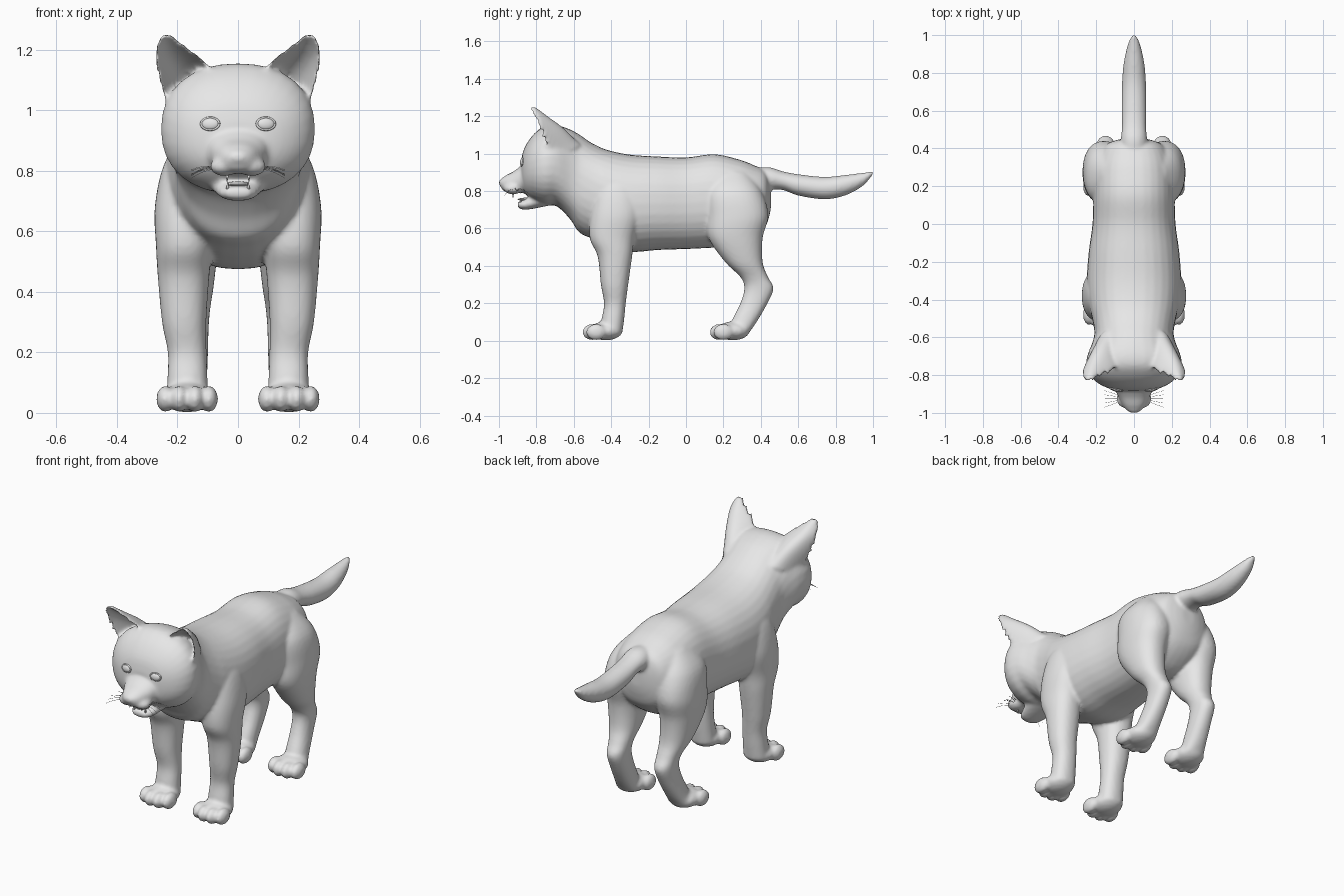
import bpy, bmesh, math
from mathutils import Vector, Matrix

cube = bpy.data.objects.get("Cube")
if cube:
    bpy.data.objects.remove(cube, do_unlink=True)

grey = bpy.data.materials.new("plain_grey")
grey.use_nodes = True
grey.diffuse_color = (0.8, 0.8, 0.8, 1)
grey.node_tree.nodes["Principled BSDF"].inputs["Base Color"].default_value = (0.8, 0.8, 0.8, 1)


def spline(keys, steps=5):
    """Catmull-Rom resampling of equal-length tuples."""
    out = []
    for i in range(len(keys) - 1):
        a, b = keys[max(i - 1, 0)], keys[i]
        c, d = keys[i + 1], keys[min(i + 2, len(keys) - 1)]
        for s in range(steps):
            t = s / steps
            out.append([0.5 * (2*q + (r - p)*t + (2*p - 5*q + 4*r - w)*t*t
                               + (3*q - p - 3*r + w)*t**3)
                        for p, q, r, w in zip(a, b, c, d)])
    return out + [list(keys[-1])]


def skin(bm, rings):
    """Closed tube through rings of points."""
    vs = [[bm.verts.new(p) for p in ring] for ring in rings]
    n = len(vs[0])
    for a, b in zip(vs, vs[1:]):
        for i in range(n):
            bm.faces.new((a[i], a[(i + 1) % n], b[(i + 1) % n], b[i]))
    bm.faces.new(vs[0][::-1])
    bm.faces.new(vs[-1])


def loft(bm, keys, upright, side=1, n=32, power=2.25):
    """Keys are x, y, z, half width, half height (or half depth)."""
    rings = []
    for x, y, z, rx, r2 in spline(keys):
        ring = []
        for i in range(n):
            a = 2 * math.pi * i / n
            c, s = math.cos(a), math.sin(a)
            u = max(rx, 0.004) * math.copysign(abs(c) ** (2 / power), c)
            v = max(r2, 0.004) * math.copysign(abs(s) ** (2 / power), s)
            ring.append((side * (x + u), y, z + v) if upright
                        else (side * (x + u), y + v, z))
        rings.append(ring)
    skin(bm, rings)


def ball(bm, centre, radii):
    m = Matrix.Translation(centre) @ Matrix.Diagonal((*radii, 1))
    bmesh.ops.create_uvsphere(bm, u_segments=24, v_segments=14, radius=1, matrix=m)


def finish(bm, name):
    bmesh.ops.recalc_face_normals(bm, faces=bm.faces)
    me = bpy.data.meshes.new(name)
    bm.to_mesh(me)
    bm.free()
    me.materials.append(grey)
    me.polygons.foreach_set("use_smooth", [True] * len(me.polygons))
    ob = bpy.data.objects.new(name, me)
    bpy.context.collection.objects.link(ob)
    return ob


body = bmesh.new()

# Trunk, neck and skull: y, z, half width, half height
trunk = [(.455, .77, .04, .05), (.445, .765, .09, .1), (.42, .755, .15, .155),
         (.36, .74, .19, .2), (.28, .735, .21, .235), (.15, .747, .215, .25),
         (0, .735, .22, .245), (-.15, .735, .24, .25), (-.3, .735, .25, .26),
         (-.42, .765, .24, .255), (-.5, .8, .222, .255), (-.57, .84, .21, .262),
         (-.62, .89, .218, .24), (-.69, .935, .245, .217), (-.75, .937, .254, .213),
         (-.8, .93, .235, .188), (-.84, .92, .195, .152), (-.868, .91, .14, .11),
         (-.882, .9, .08, .06)]
loft(body, [(0, *k) for k in trunk], True)

# Tail
tail = [(.34, .86, .07, .06), (.44, .868, .07, .06), (.52, .855, .064, .05),
        (.6, .833, .066, .057), (.74, .816, .064, .06), (.85, .831, .055, .055),
        (.94, .86, .036, .037), (.985, .887, .02, .017), (1.002, .897, .006, .006)]
loft(body, [(0, *k) for k in tail], True, power=2)

# Upper muzzle and lower jaw
muzzle = [(-.8, .87, .15, .095), (-.88, .862, .1, .072), (-.92, .848, .08, .058),
          (-.96, .84, .06, .046), (-.985, .838, .042, .03)]
jaw = [(-.72, .78, .11, .055), (-.82, .742, .078, .037), (-.87, .727, .06, .026),
       (-.9, .728, .04, .016)]
loft(body, [(0, *k) for k in muzzle], True)
loft(body, [(0, *k) for k in jaw], True)
ball(body, (0, -.977, .844), (.042, .024, .026))

front_leg = [(.12, -.37, .92, .06, .06), (.155, -.37, .82, .09, .11),
             (.175, -.375, .68, .1, .135), (.178, -.395, .55, .093, .12),
             (.18, -.38, .45, .085, .092), (.178, -.382, .3, .073, .073),
             (.168, -.38, .2, .064, .058), (.167, -.39, .12, .066, .06),
             (.167, -.4, .04, .07, .06)]
hind_leg = [(.11, .25, .9, .06, .08), (.14, .255, .8, .11, .15),
            (.16, .275, .67, .112, .165), (.165, .265, .55, .1, .145),
            (.16, .31, .42, .08, .1), (.152, .365, .34, .06, .074),
            (.15, .39, .28, .053, .078), (.152, .363, .2, .053, .073),
            (.16, .31, .1, .058, .068), (.165, .285, .04, .065, .05)]
ear_inner = [(.06, -.72, 1.1), (.11, -.755, 1.16), (.165, -.785, 1.205), (.225, -.812, 1.252)]
ear_outer = [(.23, -.71, 1.0), (.262, -.755, 1.11), (.274, -.79, 1.19), (.25, -.815, 1.252)]

for side in (1, -1):
    loft(body, front_leg, False, side)
    loft(body, hind_leg, False, side)
    # Cheek pad beside the mouth
    ball(body, (side * .045, -.925, .814), (.048, .05, .032))
    # Paws with four toes
    for shift in (0, .68):
        ball(body, (side * .168, -.43 + shift, .052), (.083, .09, .05))
        for off, fwd in ((-.072, .02), (-.026, 0), (.026, 0), (.072, .02)):
            ball(body, (side * (.168 + off), -.5 + fwd + shift, .046), (.03, .054, .044))
    # Cupped ear opening forward
    rings = []
    pairs = list(zip(spline(ear_inner), spline(ear_outer)))
    for i, (a, b) in enumerate(pairs):
        v = i / (len(pairs) - 1)
        bulge = .15 * (1 - v)
        us = [-1 + j / 6 for j in range(13)]
        arc = [Vector(a).lerp(Vector(b), (u + 1) / 2) + Vector((0, bulge * (1 - u * u), 0))
               for u in us]
        ring = arc + [p - Vector((0, .026, 0)) for p in reversed(arc)]
        rings.append([(side * p.x, p.y, p.z) for p in ring])
    skin(body, rings)

# Blend everything into one smooth skin
body_ob = finish(body, "body")
remesh = body_ob.modifiers.new("blend", 'REMESH')
remesh.mode = 'VOXEL'
remesh.voxel_size = .0095
remesh.use_smooth_shade = True
soften = body_ob.modifiers.new("soften", 'SMOOTH')
soften.factor = .5
soften.iterations = 6
bpy.context.view_layer.objects.active = body_ob
for name in ("blend", "soften"):
    bpy.ops.object.modifier_apply(modifier=name)

# Eyes and eyelids seated on the face
for side, label in ((1, "left"), (-1, "right")):
    ok, hit, normal, _ = body_ob.ray_cast(Vector((side * .092, -2, .955)), Vector((0, 1, 0)))
    turn = normal.to_track_quat('Z', 'Y').to_matrix().to_4x4()
    seat = Matrix.Translation(hit) @ turn
    eye = bmesh.new()
    bmesh.ops.create_uvsphere(eye, u_segments=24, v_segments=14, radius=1)
    eye.transform(seat @ Matrix.Diagonal((.029, .02, .011, 1)))
    finish(eye, label + "_eye")
    lid = bmesh.new()
    rings = []
    for i in range(33):
        a = 2 * math.pi * i / 32
        rings.append([((.03 + .004 * math.cos(b)) * math.cos(a),
                       (.02 + .004 * math.cos(b)) * math.sin(a), .005 * math.sin(b))
                      for b in [2 * math.pi * j / 8 for j in range(8)]])
    skin(lid, rings)
    lid.transform(seat)
    finish(lid, label + "_eyelid")

# Tongue
tongue = bmesh.new()
ball(tongue, (0, -.85, .756), (.038, .05, .009))
finish(tongue, "tongue")

# Canine teeth
teeth = bmesh.new()
for side in (1, -1):
    for x, y, z, tip in ((.034, -.884, .752, 0), (.036, -.925, .776, math.pi)):
        bmesh.ops.create_cone(teeth, cap_ends=True, segments=10, radius1=.006, radius2=.001,
                              depth=.024, matrix=Matrix.Translation((side * x, y, z))
                              @ Matrix.Rotation(tip, 4, 'X'))
finish(teeth, "teeth")

# Whiskers
curve = bpy.data.curves.new("whiskers", 'CURVE')
curve.dimensions = '3D'
curve.bevel_depth = .0008
curve.bevel_resolution = 1
curve.materials.append(grey)
for side in (1, -1):
    for i in range(7):
        s = curve.splines.new('POLY')
        s.points.add(4)
        for j, p in enumerate(s.points):
            t = j / 4
            p.co = (side * (.075 + .08 * t), -.94 + .008 * i + (.014 * i - .03) * t,
                    .805 + .004 * (i % 4) + (.01 * (i % 3) - .005) * t - .025 * t * t, 1)
whiskers = bpy.data.objects.new("whiskers", curve)
bpy.context.collection.objects.link(whiskers)
